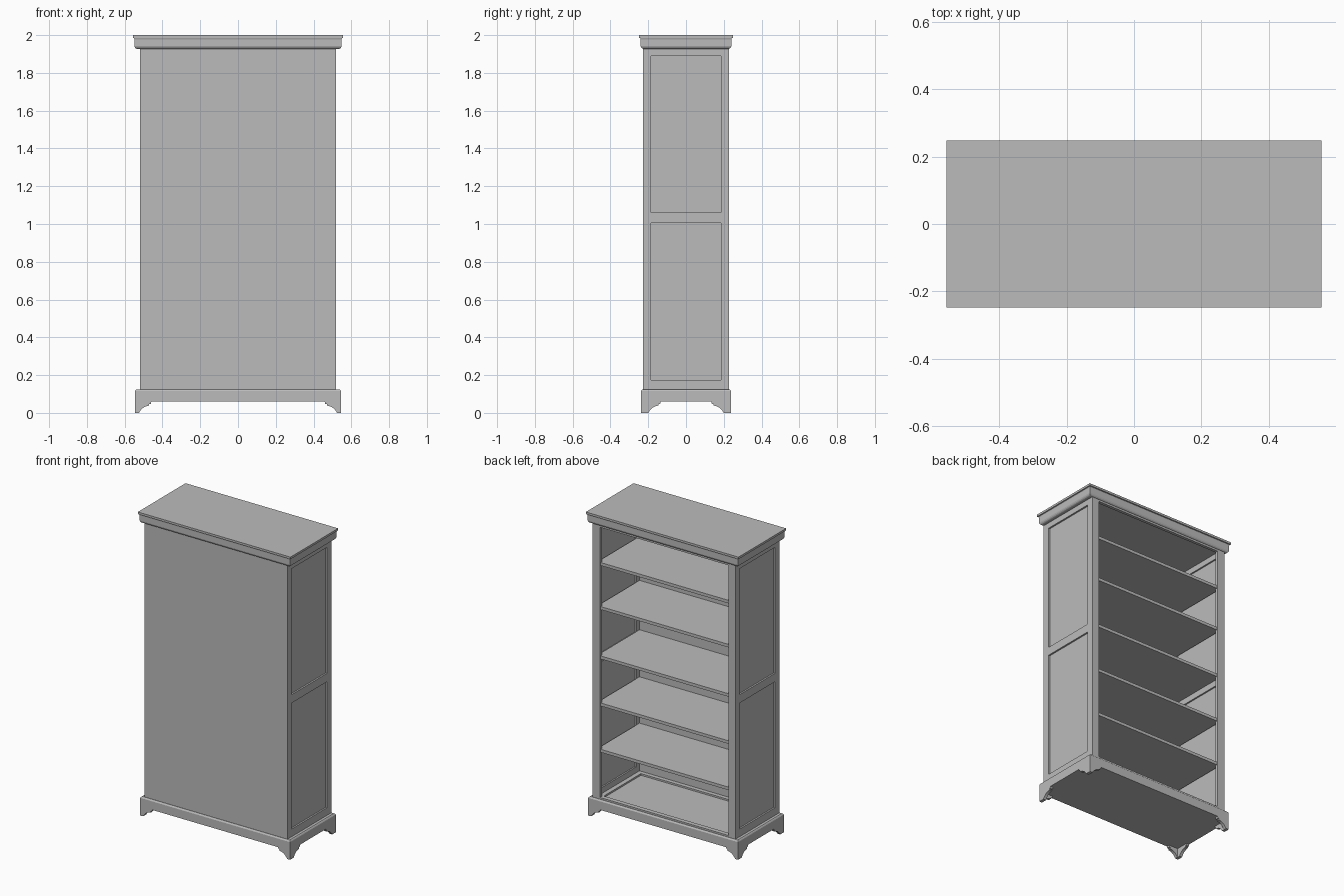
import bpy, bmesh
from mathutils import Vector

old = bpy.data.objects.get("Cube")
if old:
    bpy.data.objects.remove(old, do_unlink=True)

paint = bpy.data.materials.new("plain_grey")
paint.use_nodes = True
paint.diffuse_color = (0.5, 0.5, 0.5, 1)
paint.node_tree.nodes["Principled BSDF"].inputs["Base Color"].default_value = (0.5, 0.5, 0.5, 1)


def finish(name, bm):
    bmesh.ops.recalc_face_normals(bm, faces=bm.faces)
    mesh = bpy.data.meshes.new(name)
    bm.to_mesh(mesh)
    bm.free()
    mesh.materials.append(paint)
    obj = bpy.data.objects.new(name, mesh)
    bpy.context.collection.objects.link(obj)
    return obj


def box(name, x, y, z):
    """Box from (min, max) pairs along each axis."""
    bm = bmesh.new()
    bmesh.ops.create_cube(bm, size=1)
    for v in bm.verts:
        v.co = [lo + (c + 0.5) * (hi - lo) for c, (lo, hi) in zip(v.co, (x, y, z))]
    return finish(name, bm)


def moulding(name, hx, hy, profile):
    """Solid rectangular moulding from (overhang, height) steps."""
    bm = bmesh.new()
    rings = [[bm.verts.new((sx * (hx + o), sy * (hy + o), z))
              for sx, sy in ((-1, -1), (1, -1), (1, 1), (-1, 1))] for o, z in profile]
    for a, b in zip(rings, rings[1:]):
        for i in range(4):
            j = (i + 1) % 4
            bm.faces.new((a[i], a[j], b[j], b[i]))
    bm.faces.new(rings[0])
    bm.faces.new(rings[-1])
    return finish(name, bm)


def apron(name, half, foot_edge, top, axis, start, thick):
    """Base board with bracket feet, cut along one axis and extruded on the other."""
    curve = [(0, 0), (0.008, 0.012), (0.02, 0.025), (0.035, 0.034), (0.055, 0.039),
             (0.055, 0.046), (0.063, 0.048), (0.066, 0.06)]
    right = [(half, top), (half, 0)] + [(foot_edge - d, z) for d, z in curve]
    outline = right + [(-u, z) for u, z in reversed(right)]
    bm = bmesh.new()
    place = (lambda u, z: (u, start, z)) if axis == "x" else (lambda u, z: (start, u, z))
    face = bm.faces.new([bm.verts.new(place(u, z)) for u, z in outline])
    out = bmesh.ops.extrude_face_region(bm, geom=[face])
    shift = Vector((0, thick, 0) if axis == "x" else (thick, 0, 0))
    bmesh.ops.translate(bm, vec=shift, verts=[g for g in out["geom"] if isinstance(g, bmesh.types.BMVert)])
    return finish(name, bm)


W, D = 0.52, 0.228           # body half width and half depth
LOW, HIGH = 0.125, 1.935     # body bottom and top
IN = W - 0.03                # inner face of the sides

# Plinth with bracket feet
BX, BY, T = 0.546, 0.238, 0.02
for side, s in (("front", -1), ("rear", 1)):
    apron(side + "_apron", BX, 0.525, 0.112, "x", s * BY, -s * T)
for side, s in (("right", -1), ("left", 1)):
    apron(side + "_apron", BY - T, 0.2, 0.112, "y", s * BX, -s * T)
box("plinth_bottom", (-BX + T, BX - T), (-BY + T, BY - T), (0.06, 0.112))
moulding("plinth_moulding", BX, BY,
         [(0, 0.112), (0, 0.116), (-0.003, 0.121), (-0.008, LOW)])

# Cornice
moulding("cornice", 0.54, 0.232,
         [(-0.006, 1.927), (0, 1.929), (0.005, 1.934), (0.008, 1.942), (0.008, 1.978),
          (0.01, 1.984), (0.016, 1.986), (0.016, 2.0)])

# Framed side walls, each with two sunken panels
for side, s in (("left", 1), ("right", -1)):
    x = tuple(sorted((s * IN, s * W)))
    for part, y in (("front", (-D, -0.184)), ("rear", (0.184, D))):
        box(f"{side}_{part}_upright", x, y, (LOW, HIGH))
    for part, z in (("bottom", (LOW, 0.175)), ("middle", (1.005, 1.06)), ("top", (1.89, HIGH))):
        box(f"{side}_{part}_rail", x, (-0.184, 0.184), z)
    px = tuple(sorted((s * (W - 0.02), s * (W - 0.011))))
    for part, z in (("lower", (0.17, 1.01)), ("upper", (1.055, 1.895))):
        box(f"{side}_{part}_panel", px, (-0.188, 0.188), z)
    # Facing strip beside the opening
    sx = tuple(sorted((s * 0.468, s * IN)))
    box(f"{side}_opening_stile", sx, (D - 0.02, D), (LOW, HIGH))

# Closed wall, and the rail above the opening
box("closed_wall", (-IN, IN), (-D, -D + 0.012), (LOW, HIGH))
box("opening_top_rail", (-0.468, 0.468), (D - 0.02, D), (1.915, HIGH))

# Floor border
RIM = (0.12, 0.136)
for part, y in (("front", (-D + 0.012, -D + 0.04)), ("rear", (D - 0.03, D))):
    box(part + "_floor_border", (-0.468, 0.468), y, RIM)
for side, s in (("left", 1), ("right", -1)):
    x = tuple(sorted((s * 0.46, s * IN)))
    box(side + "_floor_border", x, (-D + 0.012, D - 0.02), RIM)

# Shelves
for i, z in enumerate((0.44, 0.745, 1.055, 1.38, 1.67)):
    box(f"shelf_{i + 1}", (-IN, IN), (-D + 0.012, D - 0.02), (z - 0.01, z + 0.01))
    box(f"shelf_{i + 1}_lip", (-0.468, 0.468), (D - 0.02, D - 0.008), (z - 0.01, z + 0.01))
